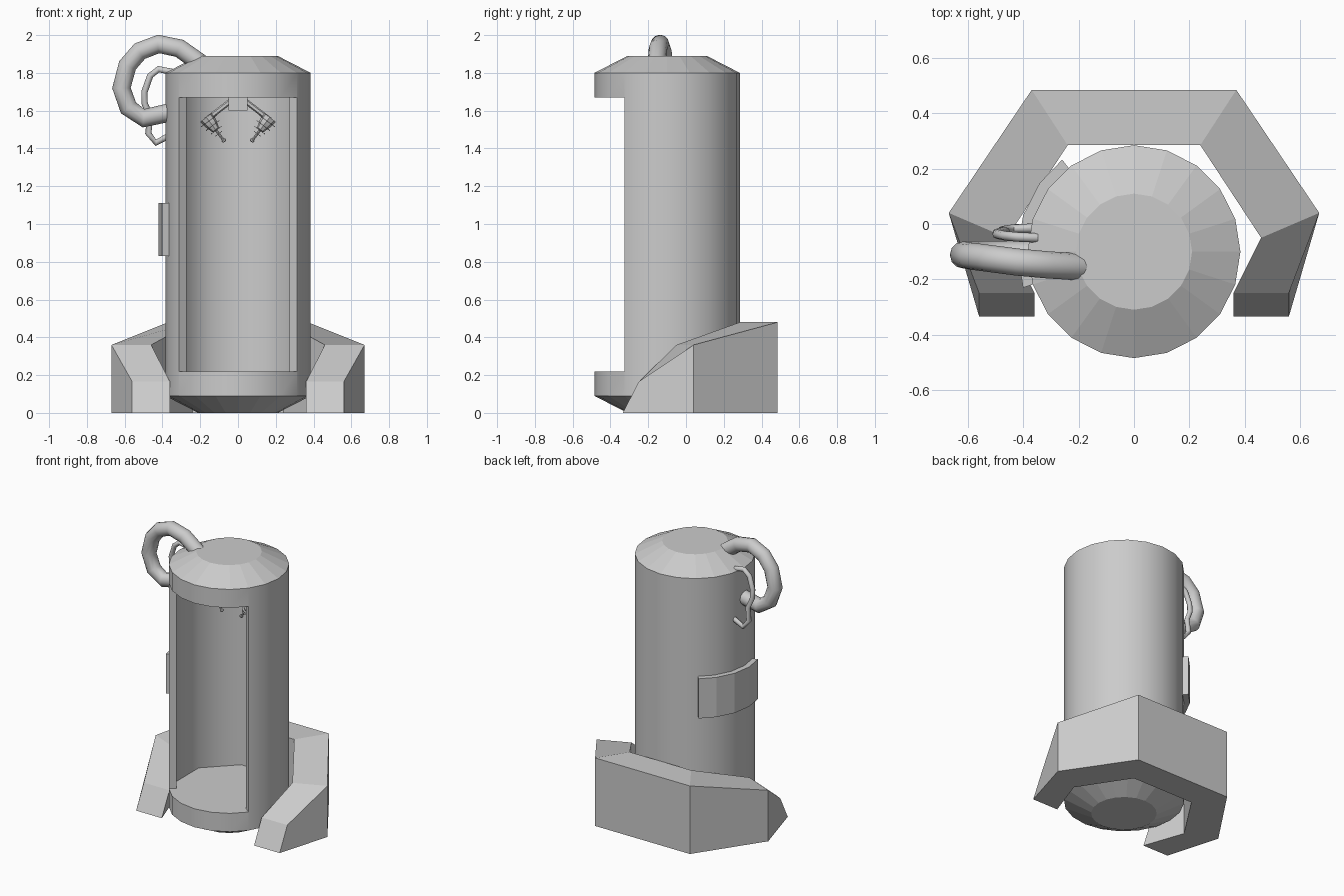
import bpy, bmesh
from math import sin, cos, radians
from mathutils import Vector

if "Cube" in bpy.data.objects:
    bpy.data.objects.remove(bpy.data.objects["Cube"])

gray = bpy.data.materials.new("plain_gray")
gray.use_nodes = True
gray.diffuse_color = (0.6, 0.6, 0.6, 1)
gray.node_tree.nodes["Principled BSDF"].inputs["Base Color"].default_value = (0.6, 0.6, 0.6, 1)

AXIS_Y = -0.1
RADIUS = 0.385


def polar(angle, r):
    """Point around the pod axis, angle in degrees from the front toward +x."""
    a = radians(angle)
    return (r * sin(a), AXIS_Y - r * cos(a))


def finish(name, bm):
    bmesh.ops.recalc_face_normals(bm, faces=bm.faces)
    mesh = bpy.data.meshes.new(name)
    bm.to_mesh(mesh)
    bm.free()
    mesh.materials.append(gray)
    obj = bpy.data.objects.new(name, mesh)
    bpy.context.collection.objects.link(obj)
    return obj


def loft(name, rings, closed=False):
    """Join equal-length rings of points; cap the ends or close the loop."""
    bm = bmesh.new()
    rows = [[bm.verts.new(p) for p in ring] for ring in rings]
    n = len(rows[0])
    for a, b in zip(rows, rows[1:]):
        for i in range(n):
            j = (i + 1) % n
            bm.faces.new((a[i], a[j], b[j], b[i]))
    bm.faces.new(rows[0])
    bm.faces.new(rows[-1])
    return finish(name, bm)


def smooth(obj, angle):
    bpy.ops.object.select_all(action='DESELECT')
    obj.select_set(True)
    bpy.context.view_layer.objects.active = obj
    bpy.ops.object.shade_smooth_by_angle(angle=radians(angle))


def prism(name, outline, z0, z1):
    return loft(name, [[(x, y, z) for x, y in outline] for z in (z0, z1)])


# Pod shell: chamfered cylinder with an octagonal chamber open at the front
profile = [(0.21, 0), (RADIUS, 0.09), (RADIUS, 1.8), (0.21, 1.89)]
shell = loft("pod_shell", [[(*polar(i * 18, r), z) for i in range(20)] for r, z in profile])
chamber = [polar(-54, 1), polar(-54, 0.337)]
chamber += [polar(-67.5 - 45 * i, 0.36) for i in range(6)]
chamber += [polar(54, 0.337), polar(54, 1)]
cutter = prism("chamber_cutter", chamber, 0.22, 1.67)
cutter.hide_render = True
cut = shell.modifiers.new("chamber", 'BOOLEAN')
cut.object = cutter
cut.solver = 'EXACT'
bpy.context.view_layer.objects.active = shell
bpy.ops.object.modifier_apply(modifier=cut.name)
bpy.data.objects.remove(cutter)
smooth(shell, 50)
for face in shell.data.polygons:
    if abs(face.normal.z) > 0.1:
        face.use_smooth = False

# Base: C-shaped plinth with sloping arms, one ring per cross-section
# section: inner x, outer x, inner y, outer y, foot y, top z
half = [(0.36, 0.56, -0.25, -0.25, -0.335, 0.165),
        (0.46, 0.67, -0.05, 0.04, None, 0.36),
        (0.24, 0.37, 0.285, 0.485, None, 0.48)]


def section(s, side):
    xi, xo, yi, yo, foot, top = s
    bi, bo = (yi, yo) if foot is None else (foot, foot)
    return [(side * xi, bi, 0), (side * xo, bo, 0), (side * xo, yo, top), (side * xi, yi, top)]


loft("base_plinth", [section(s, -1) for s in half] + [section(s, 1) for s in reversed(half)])

# Curved side panel on the outside of the shell
arc = [-72 - i * 18 + 0 for i in range(4)] + [-142]
outline = [polar(a, 0.422) for a in arc] + [polar(a, 0.38) for a in reversed(arc)]
prism("side_panel", outline, 0.83, 1.11)


# Hoses swept along a path
def hose(name, path, radius, sides=10):
    pts = [Vector(p) for p in path]
    rings = []
    for i, p in enumerate(pts):
        t = (pts[min(i + 1, len(pts) - 1)] - pts[max(i - 1, 0)]).normalized()
        u = t.cross(Vector((0, 1, 0))).normalized()
        v = t.cross(u)
        rings.append([p + radius * (cos(a) * u + sin(a) * v)
                      for a in (radians(360 * k / sides) for k in range(sides))])
    obj = loft(name, rings)
    smooth(obj, 50)


hose("large_hose", [(-0.19, -0.155, 1.845), (-0.31, -0.148, 1.93), (-0.42, -0.138, 1.953),
                    (-0.52, -0.125, 1.915), (-0.585, -0.117, 1.84), (-0.617, -0.112, 1.72),
                    (-0.58, -0.11, 1.615), (-0.5, -0.11, 1.56), (-0.34, -0.11, 1.595)], 0.049, 12)
hose("small_hose", [(-0.35, -0.05, 1.805), (-0.42, -0.047, 1.82), (-0.465, -0.043, 1.785),
                    (-0.495, -0.037, 1.7), (-0.495, -0.033, 1.64), (-0.465, -0.028, 1.57),
                    (-0.475, -0.024, 1.48), (-0.435, -0.018, 1.43), (-0.36, -0.015, 1.47)], 0.017, 8)

# Tool mount under the chamber ceiling with a pair of mirrored pointed arms
TOOL_Y = -0.07
mount = [(x, TOOL_Y + y) for x, y in ((-0.05, -0.05), (0.05, -0.05), (0.05, 0.05), (-0.05, 0.05))]
prism("tool_mount", mount, 1.6, 1.68)


def spindle(name, start, end, steps, sides=8):
    """Turned part along a line; steps are (fraction, radius)."""
    a, b = Vector(start), Vector(end)
    t = (b - a).normalized()
    u, v = t.cross(Vector((0, 1, 0))), Vector((0, 1, 0))
    angles = [radians(360 * k / sides) for k in range(sides)]
    return loft(name, [[a.lerp(b, f) + r * (cos(w) * u + sin(w) * v) for w in angles]
                       for f, r in steps])


for side, label in ((1, "left"), (-1, "right")):
    spindle(label + "_tool_arm", (side * 0.04, TOOL_Y, 1.65), (side * 0.17, TOOL_Y, 1.55),
            [(0, 0.014), (1, 0.014)], 6)
    top, tip = (side * 0.168, TOOL_Y, 1.565), (side * 0.07, TOOL_Y, 1.435)
    spindle(label + "_tool_cone", top, tip,
            [(0, 0.04), (0.25, 0.034), (0.5, 0.022), (0.55, 0.007), (0.9, 0.007),
             (0.92, 0.012), (0.98, 0.012), (1, 0.005)])
    for f, r in ((0.14, 0.052), (0.33, 0.045), (0.52, 0.035), (0.66, 0.022)):
        spindle(label + "_tool_ring", top, tip, [(f, r), (f + 0.02, r)])
